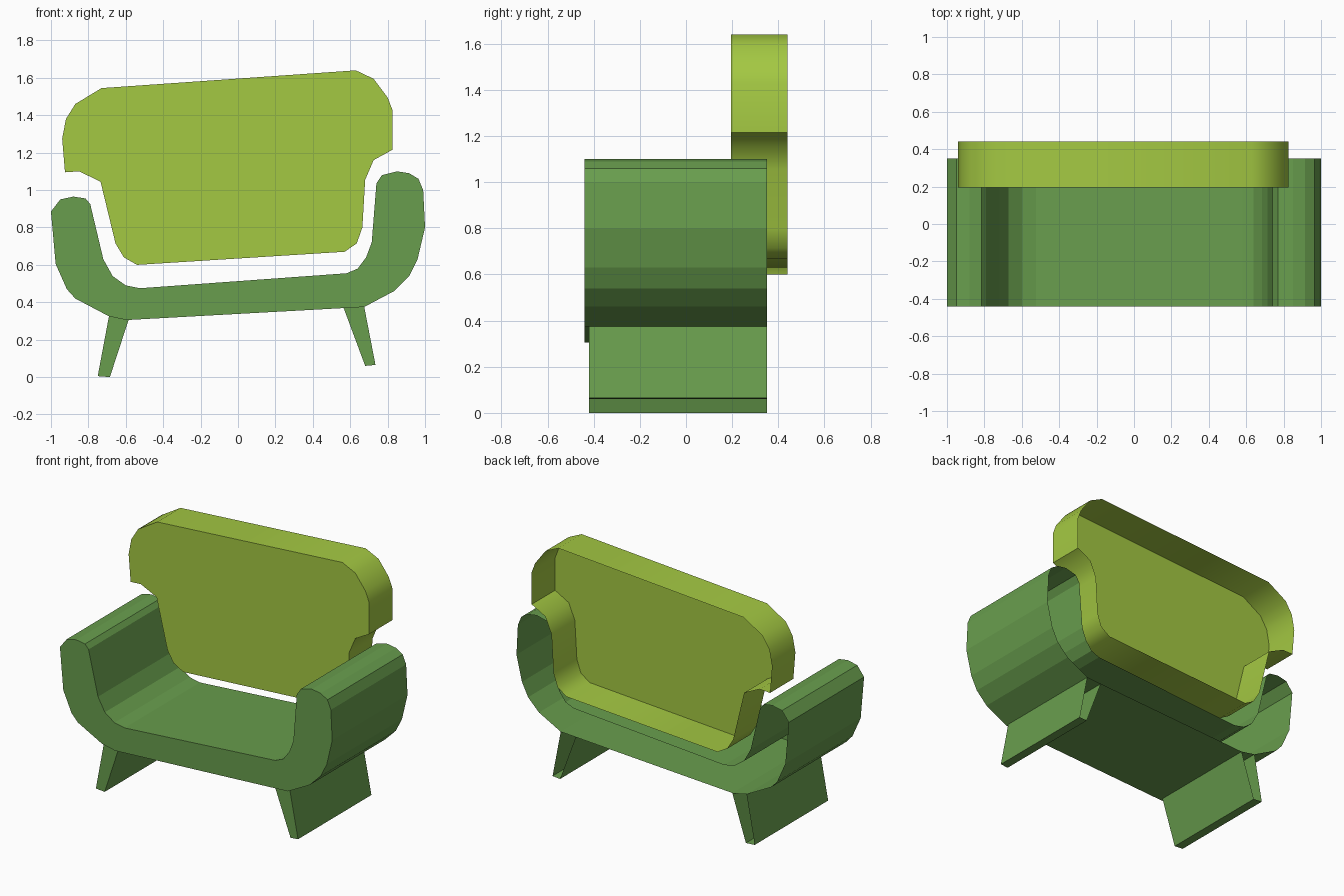
import bpy, bmesh, math

if "Cube" in bpy.data.objects:
    bpy.data.objects.remove(bpy.data.objects["Cube"])


def material(name, rgb):
    m = bpy.data.materials.new(name)
    m.diffuse_color = (*rgb, 1)
    m.use_nodes = True
    m.node_tree.nodes["Principled BSDF"].inputs["Base Color"].default_value = m.diffuse_color
    return m


green = material("leaf_green", (0.14, 0.34, 0.075))
lime = material("lime_green", (0.37, 0.58, 0.055))


def shell(name, outline, front, back, bevel, mat, smooth=None):
    """Front panel with bevelled rim and side walls running back, open behind."""
    bm = bmesh.new()
    face = bm.faces.new([bm.verts.new((x, front + bevel, z)) for x, z in outline])
    rim = list(face.edges)
    if bevel:
        bmesh.ops.inset_individual(bm, faces=[face], thickness=bevel, depth=0,
                                   use_even_offset=True)
        for v in face.verts:
            v.co.y = front
    walls = bmesh.ops.extrude_edge_only(bm, edges=rim)["geom"]
    for v in walls:
        if isinstance(v, bmesh.types.BMVert):
            v.co.y = back
    bmesh.ops.recalc_face_normals(bm, faces=bm.faces[:])
    bm.normal_update()
    panel = min(bm.faces, key=lambda f: f.calc_center_median().y)
    if panel.normal.y > 0:
        bmesh.ops.reverse_faces(bm, faces=bm.faces[:])
    me = bpy.data.meshes.new(name)
    bm.to_mesh(me)
    bm.free()
    me.materials.append(mat)
    ob = bpy.data.objects.new(name, me)
    bpy.context.collection.objects.link(ob)
    if smooth:
        bpy.ops.object.select_all(action='DESELECT')
        ob.select_set(True)
        bpy.context.view_layer.objects.active = ob
        bpy.ops.object.shade_smooth_by_angle(angle=math.radians(smooth))
    return ob


# U-shaped seat with both arms, leaning slightly to one side
shell("seat_and_arms", [
    (-.595, .305), (.675, .375), (.835, .46), (.915, .54), (.96, .63), (1, .80),
    (.99, 1.0), (.965, 1.06), (.915, 1.09), (.85, 1.10), (.77, 1.08), (.74, 1.035),
    (.715, .72), (.685, .64), (.64, .58), (.58, .555), (-.525, .475), (-.60, .49),
    (-.67, .54), (-.72, .63), (-.79, .925), (-.815, .955), (-.88, .965), (-.95, .95),
    (-1, .885), (-.975, .605), (-.915, .47), (-.87, .42), (-.69, .325)],
    -.44, .35, .02, green)

# Floating backrest with overhanging shoulders
shell("backrest", [
    (-.54, .60), (.57, .67), (.635, .715), (.665, .80), (.68, 1.055), (.725, 1.16),
    (.825, 1.215), (.825, 1.43), (.80, 1.495), (.725, 1.595), (.63, 1.64), (-.73, 1.545),
    (-.87, 1.46), (-.92, 1.38), (-.94, 1.275), (-.925, 1.095), (-.85, 1.10),
    (-.735, 1.045), (-.655, .715), (-.61, .64)],
    .195, .44, .02, lime, 40)

# Splayed slab legs
shell("left_leg", [(-.69, .325), (-.75, .005), (-.685, 0), (-.585, .306)],
      -.42, .35, 0, green)
shell("right_leg", [(.565, .369), (.68, .06), (.735, .065), (.675, .375)],
      -.42, .35, 0, green)
